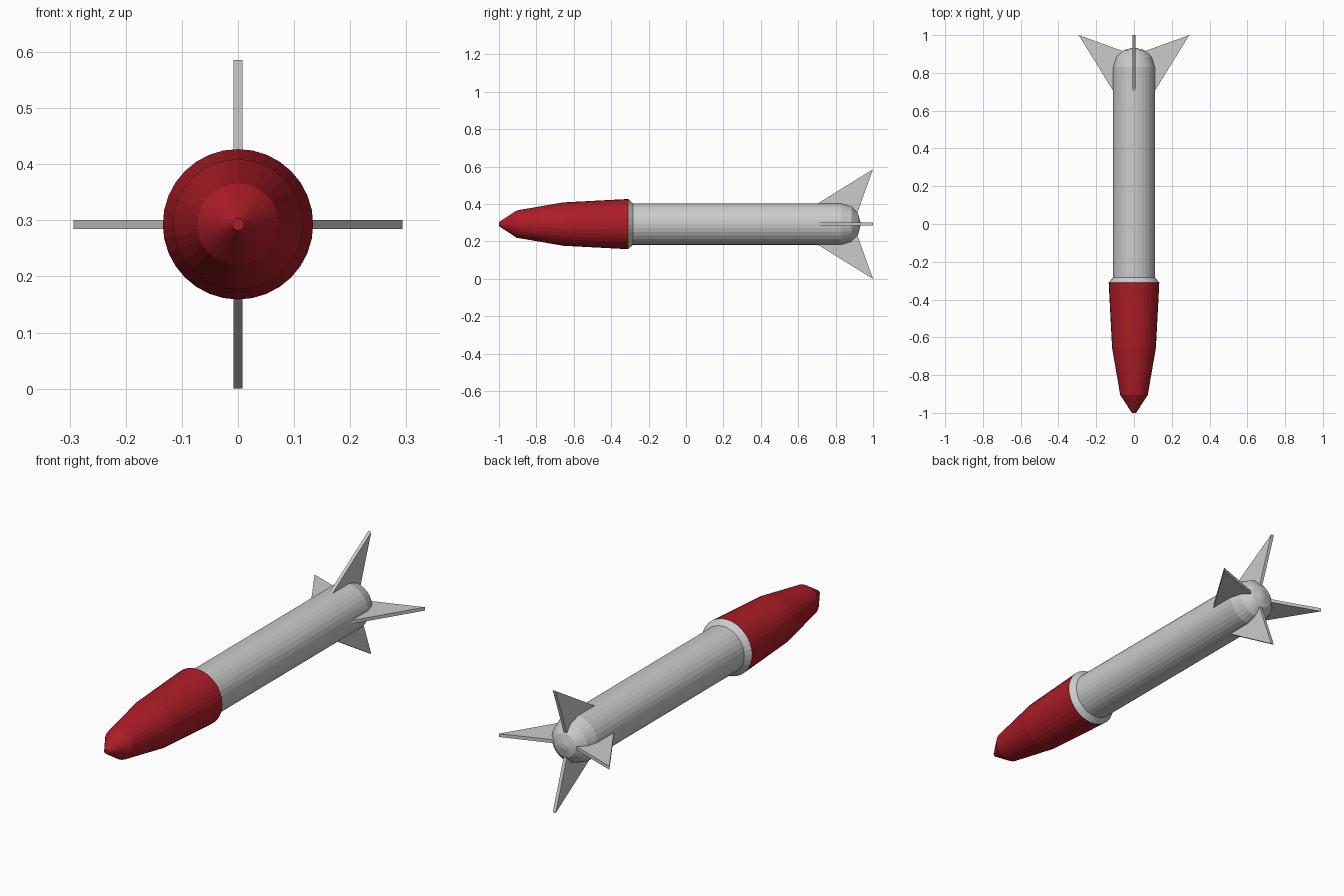
import bpy
import math

if "Cube" in bpy.data.objects:
    bpy.data.objects.remove(bpy.data.objects["Cube"])

AXIS_Z = 0.293
SIDES = 32


def add_object(name, verts, faces, material=None):
    mesh = bpy.data.meshes.new(name)
    mesh.from_pydata(verts, [], faces)
    if material:
        mesh.materials.append(material)
    obj = bpy.data.objects.new(name, mesh)
    obj.location.z = AXIS_Z
    bpy.context.collection.objects.link(obj)
    return obj


def revolve(name, profile, material=None):
    """Flat-faced solid of revolution about y; profile is (y, radius) front to back."""
    verts, faces = [], []
    for y, r in profile:
        for i in range(SIDES):
            a = 2 * math.pi * i / SIDES
            verts.append((r * math.cos(a), y, r * math.sin(a)))
    for k in range(len(profile) - 1):
        for i in range(SIDES):
            j = (i + 1) % SIDES
            a, b = k * SIDES, (k + 1) * SIDES
            faces.append((a + i, a + j, b + j, b + i))
    last = (len(profile) - 1) * SIDES
    faces.append(tuple(reversed(range(SIDES))))
    faces.append(tuple(range(last, last + SIDES)))
    return add_object(name, verts, faces, material)


red = bpy.data.materials.new("dark_red")
red.diffuse_color = (0.42, 0.012, 0.02, 1)
red.use_nodes = True
red.node_tree.nodes["Principled BSDF"].inputs["Base Color"].default_value = red.diffuse_color

# Pointed warhead
revolve("nose_cone", [(-1.0, 0.011), (-0.905, 0.073), (-0.655, 0.116), (-0.31, 0.134)], red)

# Chamfered collar, tube and rounded tail
revolve("body", [(-0.31, 0.134), (-0.284, 0.111), (0.83, 0.111),
                 (0.885, 0.094), (0.92, 0.056), (0.932, 0.012)])

# Four swept tail fins, as (radius, y) outline
outline = [(0.100, 0.688), (0.293, 1.0), (0.060, 0.916)]
T = 0.008
for n in range(4):
    verts = [(r, y, z) for z in (-T, T) for r, y in outline]
    faces = [(2, 1, 0), (3, 4, 5), (0, 1, 4, 3), (1, 2, 5, 4), (2, 0, 3, 5)]
    fin = add_object(f"tail_fin_{n + 1}", verts, faces)
    fin.rotation_euler.y = n * math.pi / 2
